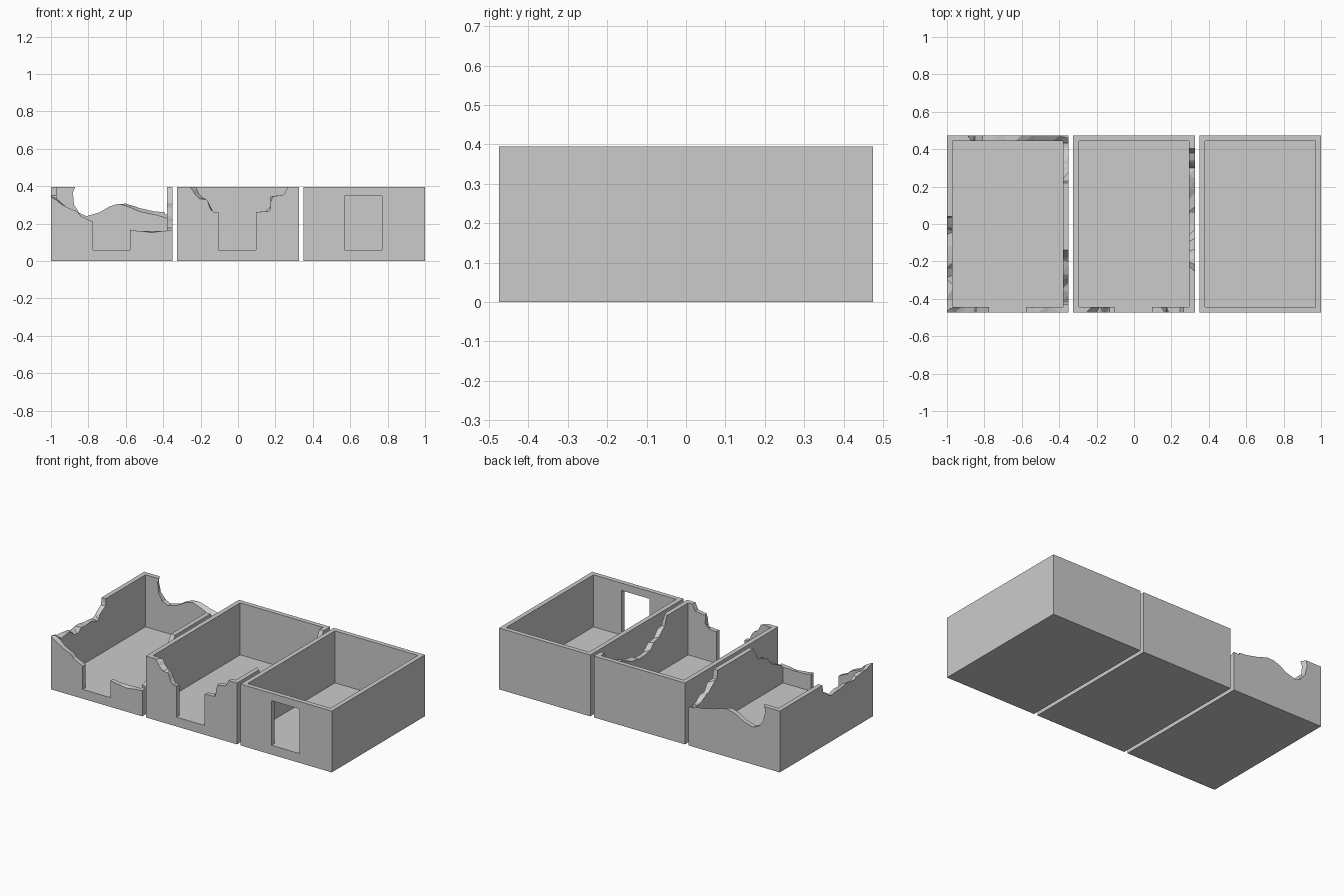
import bpy, bmesh
from mathutils import Vector

if "Cube" in bpy.data.objects:
    bpy.data.objects.remove(bpy.data.objects["Cube"])

WIDTH, DEPTH, HEIGHT = 0.65, 0.948, 0.395
WALL, FLOOR, LIP = 0.03, 0.06, 0.01


# Open-topped room: block with its top inset and sunk to the floor level
def room(name, cx):
    bm = bmesh.new()
    bmesh.ops.create_cube(bm, size=1)
    for v in bm.verts:
        v.co = Vector((v.co.x * WIDTH + cx, v.co.y * DEPTH, (v.co.z + 0.5) * HEIGHT))
    bm.normal_update()
    top = max(bm.faces, key=lambda f: f.calc_center_median().z)
    bmesh.ops.inset_region(bm, faces=[top], thickness=WALL, use_even_offset=True)
    sunk = bmesh.ops.extrude_discrete_faces(bm, faces=[top])['faces'][0]
    bmesh.ops.translate(bm, verts=sunk.verts, vec=(0, 0, FLOOR - HEIGHT))
    bmesh.ops.recalc_face_normals(bm, faces=bm.faces)
    return finish(bm, name)


def finish(bm, name):
    mesh = bpy.data.meshes.new(name)
    bm.to_mesh(mesh)
    bm.free()
    obj = bpy.data.objects.new(name, mesh)
    bpy.context.collection.objects.link(obj)
    return obj


# Cut away a wall above a profile of (along, z, optional inner along/z shift)
# axis 'x': wall runs along x at y = outer; axis 'y': wall runs along y at x = outer
def cut(obj, axis, outer, inward, profile, closed=False):
    pts = [(p + (0, 0))[:4] for p in profile]
    if not closed:
        pts = [(pts[0][0], 0.5, pts[0][2], 0)] + pts + [(pts[-1][0], 0.5, pts[-1][2], 0)]
    bm = bmesh.new()
    rings = []
    for inner in (0, 1):
        off = outer + inward * (WALL + LIP if inner else -LIP)
        ring = []
        for u, z, du, dz in pts:
            u, z = u + du * inner, z + dz * inner
            ring.append(bm.verts.new((u, off, z) if axis == 'x' else (off, u, z)))
        rings.append(ring)
    a, b = rings
    bm.faces.new(a)
    bm.faces.new(b[::-1])
    for i in range(len(a)):
        j = (i + 1) % len(a)
        bm.faces.new((a[j], a[i], b[i], b[j]))
    bm.normal_update()
    bmesh.ops.triangulate(bm, faces=bm.faces, ngon_method='EAR_CLIP')
    if bm.calc_volume(signed=True) < 0:
        bmesh.ops.reverse_faces(bm, faces=bm.faces)
    cutter = finish(bm, "wall_cutter")
    cutter.hide_render = True
    mod = obj.modifiers.new("break", 'BOOLEAN')
    mod.operation, mod.solver, mod.object = 'DIFFERENCE', 'EXACT', cutter
    bpy.context.view_layer.objects.active = obj
    bpy.ops.object.modifier_apply(modifier=mod.name)
    bpy.data.objects.remove(cutter)


ruined_room = room("ruined_room", -0.675)
damaged_room = room("damaged_room", 0)
intact_room = room("intact_room", 0.675)
FRONT, BACK = -DEPTH / 2, DEPTH / 2

# Intact room: doorway only
cut(intact_room, 'x', FRONT, 1,
    [(0.57, FLOOR), (0.77, FLOOR), (0.77, 0.347), (0.57, 0.347)], closed=True)

# Damaged room: broken doorway, and sagging break in the right wall
cut(damaged_room, 'x', FRONT, 1, [
    (-0.265, HEIGHT, 0.05), (-0.24, 0.36, 0.04, 0), (-0.21, 0.33, 0.03, 0.01),
    (-0.165, 0.325), (-0.15, 0.28, 0, 0.02), (-0.13, 0.262), (-0.105, 0.262),
    (-0.105, FLOOR), (0.095, FLOOR), (0.095, 0.262), (0.17, 0.265, -0.03, 0),
    (0.175, 0.3), (0.19, 0.345, -0.02, 0), (0.245, 0.355), (0.265, HEIGHT)])
cut(damaged_room, 'y', 0.325, -1, [
    (-0.26, HEIGHT, 0.04), (-0.22, 0.33, 0.02, 0), (-0.17, 0.32, 0.02, -0.03),
    (-0.13, 0.275, 0.03, 0), (-0.07, 0.27, 0, -0.03), (-0.02, 0.225, 0.03, 0),
    (0.06, 0.225), (0.1, 0.25, 0.02, -0.02), (0.18, 0.26), (0.24, 0.285, 0.02, 0),
    (0.3, 0.29, 0, -0.02), (0.34, 0.33), (0.38, 0.345), (0.405, HEIGHT)])

# Ruined room: front wall and doorway
cut(ruined_room, 'x', FRONT, 1, [
    (-1.02, 0.35), (-0.97, 0.32, 0, 0.02), (-0.91, 0.285), (-0.86, 0.265, 0.01, -0.01),
    (-0.84, 0.24), (-0.775, 0.21), (-0.775, FLOOR), (-0.578, FLOOR),
    (-0.578, 0.168), (-0.53, 0.16), (-0.46, 0.15, 0, 0.01), (-0.38, 0.162), (-0.33, 0.168)])

# Ruined room: left wall
cut(ruined_room, 'y', -1, 1, [
    (-0.5, 0.355), (-0.41, 0.33, 0, -0.02), (-0.33, 0.32), (-0.29, 0.315, 0.02, -0.04),
    (-0.24, 0.32, 0, -0.05), (-0.2, 0.32, 0, -0.02), (-0.12, 0.305), (-0.06, 0.3, 0.02, -0.02),
    (-0.02, 0.315), (0.03, 0.35, 0.01, 0), (0.04, HEIGHT)])

# Ruined room: back wall
cut(ruined_room, 'x', BACK, -1, [
    (-0.895, HEIGHT, 0.03), (-0.9, 0.36, 0.02, 0), (-0.885, 0.3, 0.01, 0), (-0.85, 0.258),
    (-0.81, 0.24), (-0.74, 0.26), (-0.69, 0.29), (-0.645, 0.305), (-0.59, 0.307, 0, -0.02),
    (-0.53, 0.29, 0, -0.03), (-0.45, 0.272, 0, -0.03), (-0.38, 0.265, 0, -0.045),
    (-0.33, 0.26, 0, -0.03)])

# Ruined room: right wall, collapsed at both ends
cut(ruined_room, 'y', -0.35, -1, [
    (-0.5, 0.165), (-0.42, 0.18), (-0.37, 0.215, 0.02, 0), (-0.31, 0.23, 0, 0.02),
    (-0.27, 0.285), (-0.21, 0.31, 0.02, 0), (-0.17, 0.35), (-0.14, HEIGHT)])
cut(ruined_room, 'y', -0.35, -1, [
    (0.22, HEIGHT), (0.23, 0.34), (0.29, 0.33, 0, -0.03), (0.32, 0.285),
    (0.37, 0.28, 0, -0.02), (0.41, 0.25), (0.5, 0.25)])
